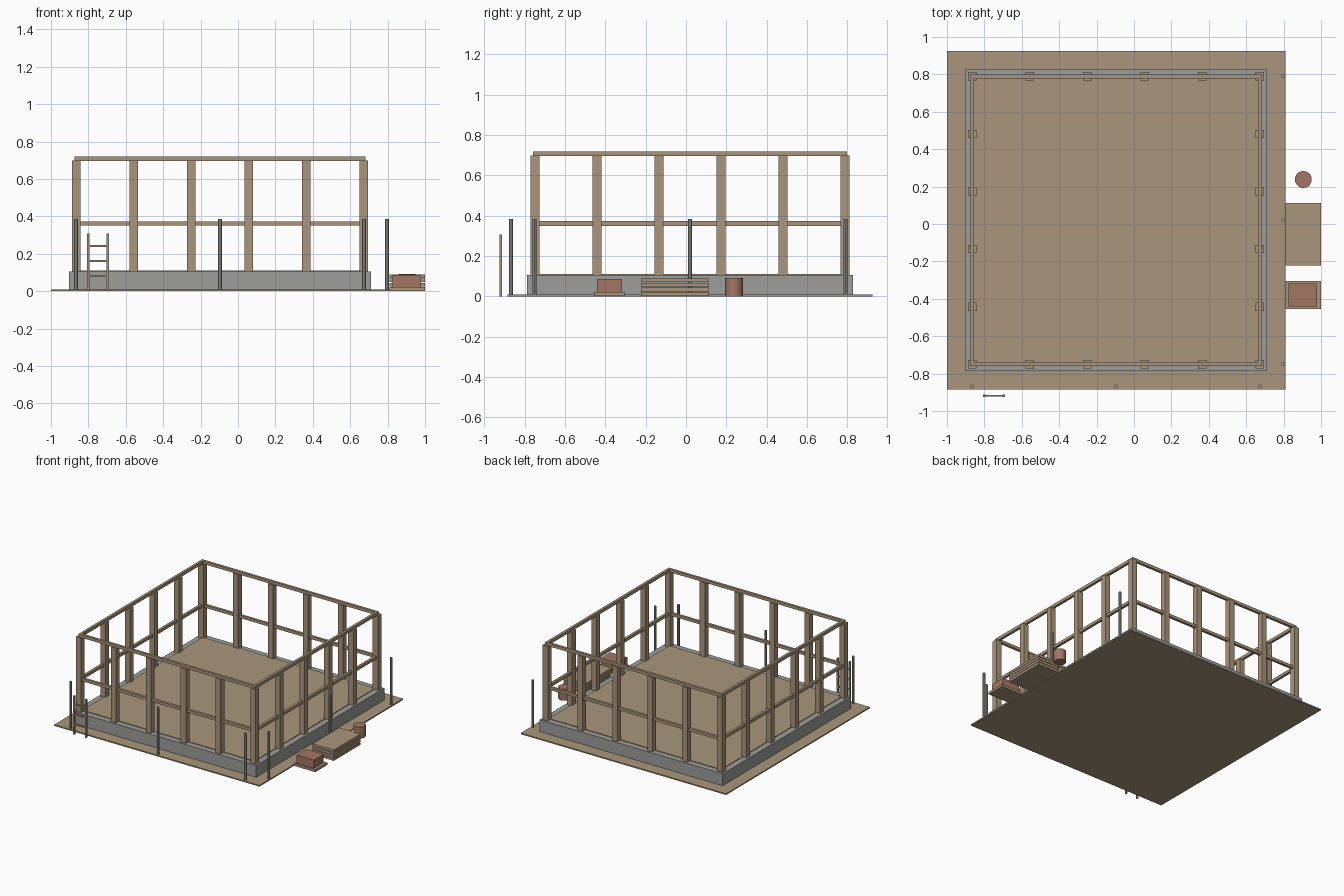
import bpy

cube = bpy.data.objects.get("Cube")
if cube:
    bpy.data.objects.remove(cube, do_unlink=True)


def material(name, color):
    m = bpy.data.materials.new(name)
    m.use_nodes = True
    rgba = (*color, 1)
    m.diffuse_color = rgba
    m.node_tree.nodes["Principled BSDF"].inputs["Base Color"].default_value = rgba
    return m


WOOD = material("tan wood", (0.40, 0.305, 0.20))
GREY = material("grey concrete", (0.34, 0.34, 0.33))
BRICK = material("red clay", (0.37, 0.18, 0.125))


def finish(name, mat):
    ob = bpy.context.object
    ob.name = name
    ob.data.materials.append(mat)
    return ob


def box(name, mat, x, y, z):
    """Box from (min, max) pairs on each axis."""
    spans = (x, y, z)
    bpy.ops.mesh.primitive_cube_add(size=1, location=[(a + b) / 2 for a, b in spans])
    ob = finish(name, mat)
    ob.scale = [b - a for a, b in spans]
    bpy.ops.object.transform_apply(location=False, rotation=False, scale=True)
    return ob


def cylinder(name, mat, x, y, z, radius, sides):
    bpy.ops.mesh.primitive_cylinder_add(vertices=sides, radius=radius, depth=z[1] - z[0],
                                        location=(x, y, sum(z) / 2))
    return finish(name, mat)


def around(c, half):
    return (c - half, c + half)


def square_ring(name, mat, outer, inner, z):
    """Four bars around the house centre, butted at the corners."""
    mid, half = (outer + inner) / 2, (outer - inner) / 2
    for s, sides in ((-1, ("front", "right_hand")), (1, ("back", "left_hand"))):
        box(f"{name}_{sides[0]}", mat, around(CX, outer), around(CY + s * mid, half), z)
        box(f"{name}_{sides[1]}", mat, around(CX + s * mid, half), around(CY, inner), z)


CX, CY = -0.096, 0.02   # house centre
WALL = 0.769            # centre to wall line
STEP = WALL * 2 / 5     # stud spacing

# Ground, foundation and floor
box("ground", WOOD, around(CX, 0.905), around(CY, 0.905), (0, 0.01))
square_ring("foundation", GREY, 0.807, 0.70, (0.002, 0.105))
box("floor", WOOD, around(CX, 0.76), around(CY, 0.76), (0.09, 0.11))

# Wall studs around the perimeter
for i in range(6):
    for j in range(6):
        if i in (0, 5) or j in (0, 5):
            box("wall_stud", WOOD, around(CX - WALL + i * STEP, 0.0225),
                around(CY - WALL + j * STEP, 0.0225), (0.104, 0.698))

# Rails tying the studs together
square_ring("top_rail", WOOD, WALL + 0.01, WALL - 0.01, (0.695, 0.719))
square_ring("middle_rail", WOOD, WALL + 0.01, WALL - 0.01, (0.35, 0.373))

# Scaffold poles in front and at the left side
for k in (-1, 0, 1):
    cylinder("front_pole", GREY, CX + k * 0.77, -0.868, (0, 0.385), 0.01, 8)
    cylinder("side_pole", GREY, 0.797, CY + k * 0.77, (0, 0.385), 0.01, 8)

# Ladder
for x in (-0.80, -0.696):
    box("ladder_side", WOOD, around(x, 0.006), (-0.925, -0.911), (0, 0.307))
for k in range(1, 4):
    box("ladder_rung", WOOD, (-0.80, -0.696), (-0.923, -0.913), around(0.08 * k + 0.001, 0.006))

# Stack of boards
for k in range(4):
    z = 0.003 + 0.0225 * k
    box("stacked_board", WOOD, (0.811, 1.0), (-0.222, 0.113), (z, z + 0.019))

# Brick pile on a pallet
box("pallet", WOOD, (0.811, 1.0), (-0.455, -0.304), (0.002, 0.021))
box("brick_pile", BRICK, (0.826, 0.978), (-0.441, -0.317), (0.02, 0.087))

# Barrel
cylinder("barrel", BRICK, 0.905, 0.238, (0, 0.091), 0.045, 20)
bpy.ops.object.shade_smooth_by_angle()
